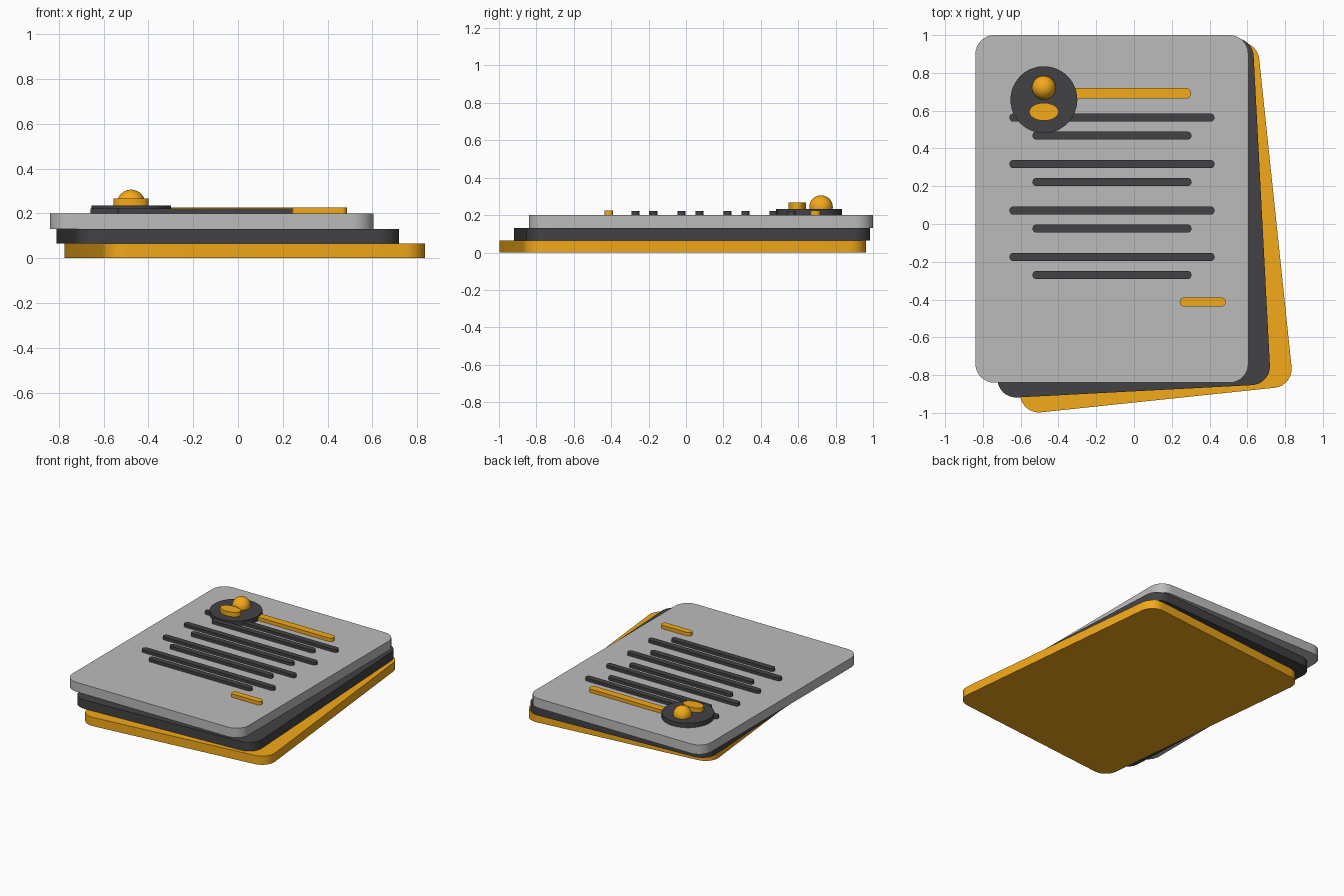
import bpy, bmesh, math
from mathutils import Matrix

if "Cube" in bpy.data.objects:
    bpy.data.objects.remove(bpy.data.objects["Cube"])


def material(name, rgb):
    m = bpy.data.materials.new(name)
    m.diffuse_color = (*rgb, 1)
    m.use_nodes = True
    m.node_tree.nodes["Principled BSDF"].inputs["Base Color"].default_value = m.diffuse_color
    return m


ORANGE = material("orange", (0.90, 0.40, 0.01))
DARK = material("charcoal", (0.055, 0.055, 0.06))
GREY = material("light_grey", (0.50, 0.50, 0.50))


def finish(name, bm, mat, x, y, z, turn=0):
    bmesh.ops.recalc_face_normals(bm, faces=bm.faces)
    mesh = bpy.data.meshes.new(name)
    bm.to_mesh(mesh)
    bm.free()
    ob = bpy.data.objects.new(name, mesh)
    bpy.context.collection.objects.link(ob)
    ob.location = (x, y, z)
    ob.rotation_euler.z = math.radians(turn)
    mesh.materials.append(mat)
    bpy.ops.object.select_all(action='DESELECT')
    ob.select_set(True)
    bpy.context.view_layer.objects.active = ob
    bpy.ops.object.shade_smooth_by_angle(angle=math.radians(35))
    return ob


def rounded_slab(name, mat, x, y, z, w, d, h, r, turn=0, steps=8):
    """Rounded rectangle extruded upwards from z."""
    bm = bmesh.new()
    ring = []
    for i, (sx, sy) in enumerate([(1, 1), (-1, 1), (-1, -1), (1, -1)]):
        for k in range(steps + 1):
            a = math.pi / 2 * (i + k / steps)
            ring.append(bm.verts.new((sx * (w / 2 - r) + r * math.cos(a),
                                      sy * (d / 2 - r) + r * math.sin(a), 0)))
    bmesh.ops.remove_doubles(bm, verts=ring, dist=1e-5)
    base = bm.faces.new(bm.verts[:])
    top = bmesh.ops.extrude_face_region(bm, geom=[base], use_keep_orig=True)["geom"]
    bmesh.ops.translate(bm, vec=(0, 0, h),
                        verts=[v for v in top if isinstance(v, bmesh.types.BMVert)])
    return finish(name, bm, mat, x, y, z, turn)


def disc(name, mat, x, y, z, rx, ry, h):
    bm = bmesh.new()
    bmesh.ops.create_cone(bm, cap_ends=True, segments=48, radius1=1, radius2=1, depth=1,
                          matrix=Matrix.Diagonal((rx, ry, h, 1)))
    return finish(name, bm, mat, x, y, z + h / 2)


# Three fanned sheets
W, D, R = 1.445, 1.84, 0.1
rounded_slab("bottom_sheet", ORANGE, 0.03, -0.017, 0.0, W, D, 0.065, R, 6)
rounded_slab("middle_sheet", DARK, -0.045, 0.033, 0.065, W, D, 0.065, R, 3)
rounded_slab("top_sheet", GREY, -0.117, 0.08, 0.13, W, D, 0.07, R)


# Raised bars on the top sheet
def bar(name, mat, x0, x1, y, d, h):
    rounded_slab(name, mat, (x0 + x1) / 2, y, 0.195, x1 - x0, d, h + 0.005, d * 0.48)


for i in range(4):
    y = 0.563 - i * 0.246
    bar(f"long_line_{i + 1}", DARK, -0.659, 0.426, y, 0.043, 0.022)
    bar(f"short_line_{i + 1}", DARK, -0.537, 0.304, y - 0.095, 0.043, 0.022)
bar("heading_line", ORANGE, -0.42, 0.302, 0.692, 0.055, 0.026)
bar("footer_line", ORANGE, 0.242, 0.486, -0.413, 0.047, 0.026)

# Portrait badge: disc, shoulders and head
disc("badge_disc", DARK, -0.477, 0.658, 0.195, 0.177, 0.177, 0.039)
disc("badge_shoulders", ORANGE, -0.477, 0.594, 0.225, 0.078, 0.047, 0.042)
bm = bmesh.new()
bmesh.ops.create_uvsphere(bm, u_segments=32, v_segments=16, radius=0.063)
finish("badge_head", bm, ORANGE, -0.477, 0.722, 0.243)
